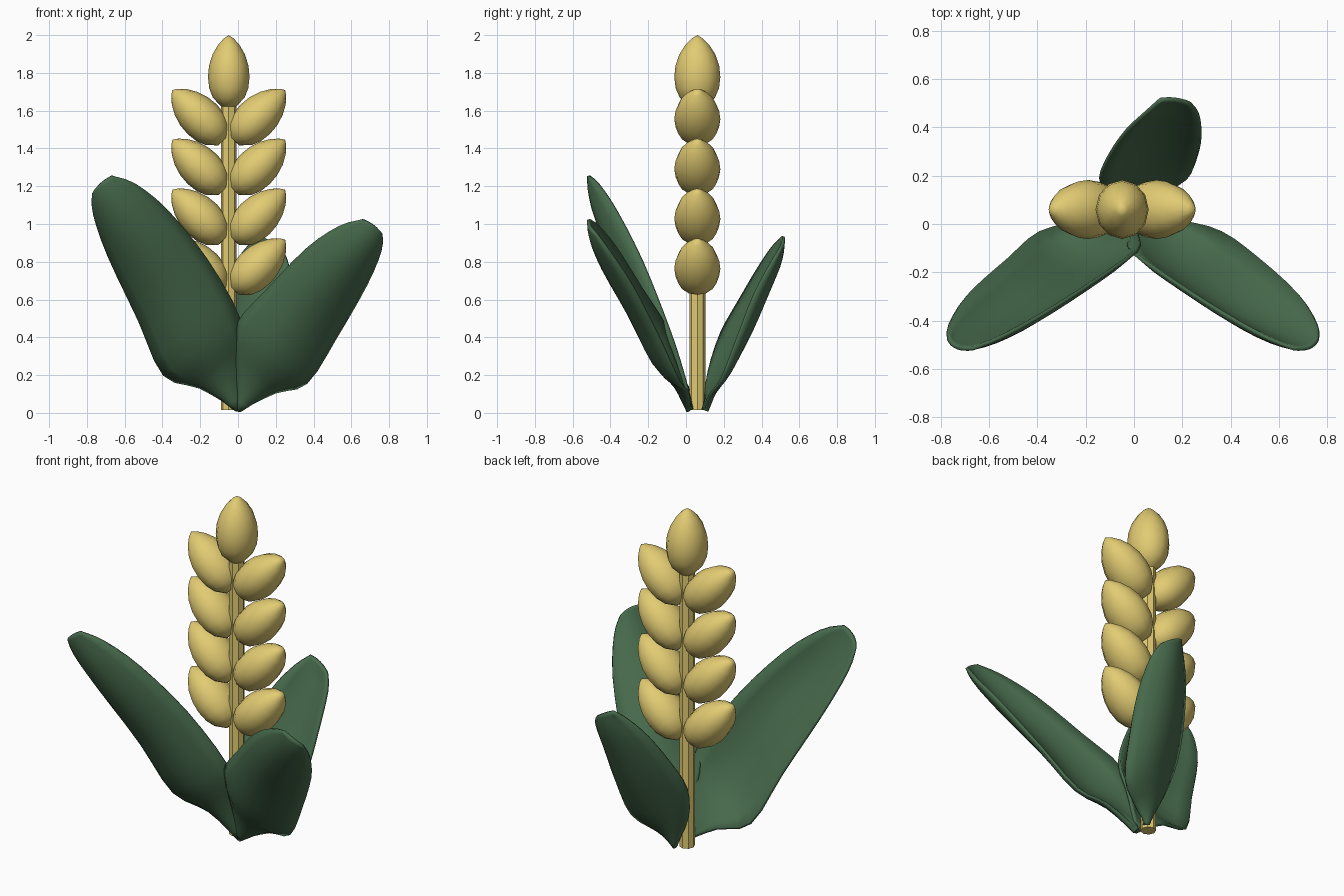
import bpy, bmesh, math
from mathutils import Vector, Matrix

if "Cube" in bpy.data.objects:
    bpy.data.objects.remove(bpy.data.objects["Cube"])


def material(name, rgb):
    m = bpy.data.materials.new(name)
    m.diffuse_color = (*rgb, 1)
    m.use_nodes = True
    m.node_tree.nodes["Principled BSDF"].inputs["Base Color"].default_value = m.diffuse_color
    return m


GOLD = material("grain_gold", (0.76, 0.60, 0.17))
GREEN = material("leaf_green", (0.065, 0.15, 0.075))
AX, AY = -0.049, 0.06          # stem axis


def finish(bm, name, mat, angle):
    bmesh.ops.recalc_face_normals(bm, faces=bm.faces)
    me = bpy.data.meshes.new(name)
    bm.to_mesh(me)
    bm.free()
    ob = bpy.data.objects.new(name, me)
    bpy.context.collection.objects.link(ob)
    me.materials.append(mat)
    bpy.ops.object.select_all(action='DESELECT')
    ob.select_set(True)
    bpy.context.view_layer.objects.active = ob
    bpy.ops.object.shade_smooth_by_angle(angle=math.radians(angle))
    return ob


# Stem
bm = bmesh.new()
bmesh.ops.create_cone(bm, cap_ends=True, segments=8, radius1=0.042, radius2=0.042, depth=1.64,
                      matrix=Matrix.Translation((AX, AY, 0.835)))
finish(bm, "stem", GOLD, 30)

# Grain: (height, relative radius) profile, revolved and slightly flattened
PROFILE = [(0, 0), (0.003, 0.35), (0.05, 0.76), (0.10, 0.94), (0.16, 1.0),
           (0.22, 0.95), (0.28, 0.78), (0.33, 0.52), (0.365, 0.23), (0.382, 0)]


def grain(name, base, tilt):
    bm = bmesh.new()
    vs = [bm.verts.new((r, 0, z)) for z, r in PROFILE]
    es = [bm.edges.new(p) for p in zip(vs, vs[1:])]
    bmesh.ops.spin(bm, geom=vs + es, cent=(0, 0, 0), axis=(0, 0, 1),
                   angle=math.tau, steps=12, use_duplicate=False)
    bmesh.ops.remove_doubles(bm, verts=bm.verts, dist=0.0005)
    bm.transform(Matrix.Translation(base) @ Matrix.Rotation(tilt, 4, 'Y')
                 @ Matrix.Diagonal((0.11, 0.122, 1, 1)))
    finish(bm, name, GOLD, 70)


grain("top_grain", (AX, AY, 1.618), 0)
for i in range(4):
    for side, label in ((1, "right"), (-1, "left")):
        grain(f"{label}_grain_{i + 1}", (AX + side * 0.026, AY, 0.65 + 0.264 * i),
              side * math.radians(45.5))

# Leaves: rows of (lower edge, midrib, upper edge) from base to tip
FRONT = [
    ((0.02, 0.025, 0.025), (0.0, 0.02, 0.015), (-0.01, 0.025, 0.055)),
    ((0.20, 0.01, 0.11), (0.10, -0.055, 0.16), (-0.015, -0.04, 0.24)),
    ((0.365, -0.035, 0.16), (0.19, -0.18, 0.31), (-0.01, -0.11, 0.46)),
    ((0.52, -0.145, 0.40), (0.35, -0.30, 0.54), (0.16, -0.235, 0.66)),
    ((0.68, -0.29, 0.68), (0.54, -0.43, 0.77), (0.37, -0.37, 0.875)),
    ((0.755, -0.41, 0.86), (0.67, -0.495, 0.925), (0.54, -0.465, 0.99)),
    ((0.76, -0.475, 0.95), (0.725, -0.51, 0.99), (0.66, -0.515, 1.025)),
]
LEFT_ROW = ((0.39, -0.035, 0.165), (0.20, -0.18, 0.29), (-0.01, -0.11, 0.405))
BACK = [
    ((0.01, 0.10, 0.025), (0.0, 0.10, 0.015), (-0.01, 0.095, 0.055)),
    ((0.10, 0.125, 0.09), (0.0, 0.15, 0.14), (-0.10, 0.12, 0.22)),
    ((0.22, 0.19, 0.18), (0.05, 0.24, 0.28), (-0.14, 0.185, 0.42)),
    ((0.26, 0.275, 0.40), (0.09, 0.345, 0.47), (-0.10, 0.285, 0.60)),
    ((0.275, 0.36, 0.62), (0.13, 0.435, 0.67), (-0.03, 0.385, 0.77)),
    ((0.265, 0.45, 0.79), (0.16, 0.495, 0.82), (0.05, 0.46, 0.88)),
    ((0.23, 0.50, 0.87), (0.17, 0.515, 0.91), (0.11, 0.515, 0.935)),
]
COLS, SUB = 8, 3


def smooth_path(pts):
    """Catmull-Rom points through a path."""
    p = [pts[0], *pts, pts[-1]]
    out = []
    for a, b, c, d in zip(p, p[1:], p[2:], p[3:]):
        for t in (k / SUB for k in range(SUB)):
            out.append(b + (c - a) * (t / 2) + (a * 2 - b * 5 + c * 4 - d) * (t * t / 2)
                       + (b * 3 - a - c * 3 + d) * (t ** 3 / 2))
    return out + [pts[-1]]


def leaf(name, rows, scale=(1, 1, 1)):
    bm = bmesh.new()
    size = Matrix.Diagonal(scale)
    lines = [smooth_path([size @ Vector(r[j]) for r in rows]) for j in range(3)]
    # curved cross-section through the three points of each row
    grid = [[bm.verts.new(a * (2 * t - 1) * (t - 1) + m * 4 * t * (1 - t) + b * t * (2 * t - 1))
             for t in (k / COLS for k in range(COLS + 1))] for a, m, b in zip(*lines)]
    for r0, r1 in zip(grid, grid[1:]):
        for k in range(COLS):
            bm.faces.new((r0[k], r0[k + 1], r1[k + 1], r1[k]))
    ob = finish(bm, name, GREEN, 60)
    # thicker along the midrib than at the edges and tip
    group = ob.vertex_groups.new(name="thick")
    for i in range(len(ob.data.vertices)):
        row, col = divmod(i, COLS + 1)
        taper = min(1, (len(grid) - 1 - row) / 4)
        group.add([i], taper * math.sin(math.pi * col / COLS), 'REPLACE')
    mod = ob.modifiers.new("thickness", 'SOLIDIFY')
    mod.thickness = 0.04
    mod.offset = 0
    mod.vertex_group = "thick"
    mod.thickness_vertex_group = 0.4


leaf("right_leaf", FRONT)
leaf("left_leaf", FRONT[:2] + [LEFT_ROW] + FRONT[3:], (-1.01, 1, 1.225))
leaf("back_leaf", BACK)
